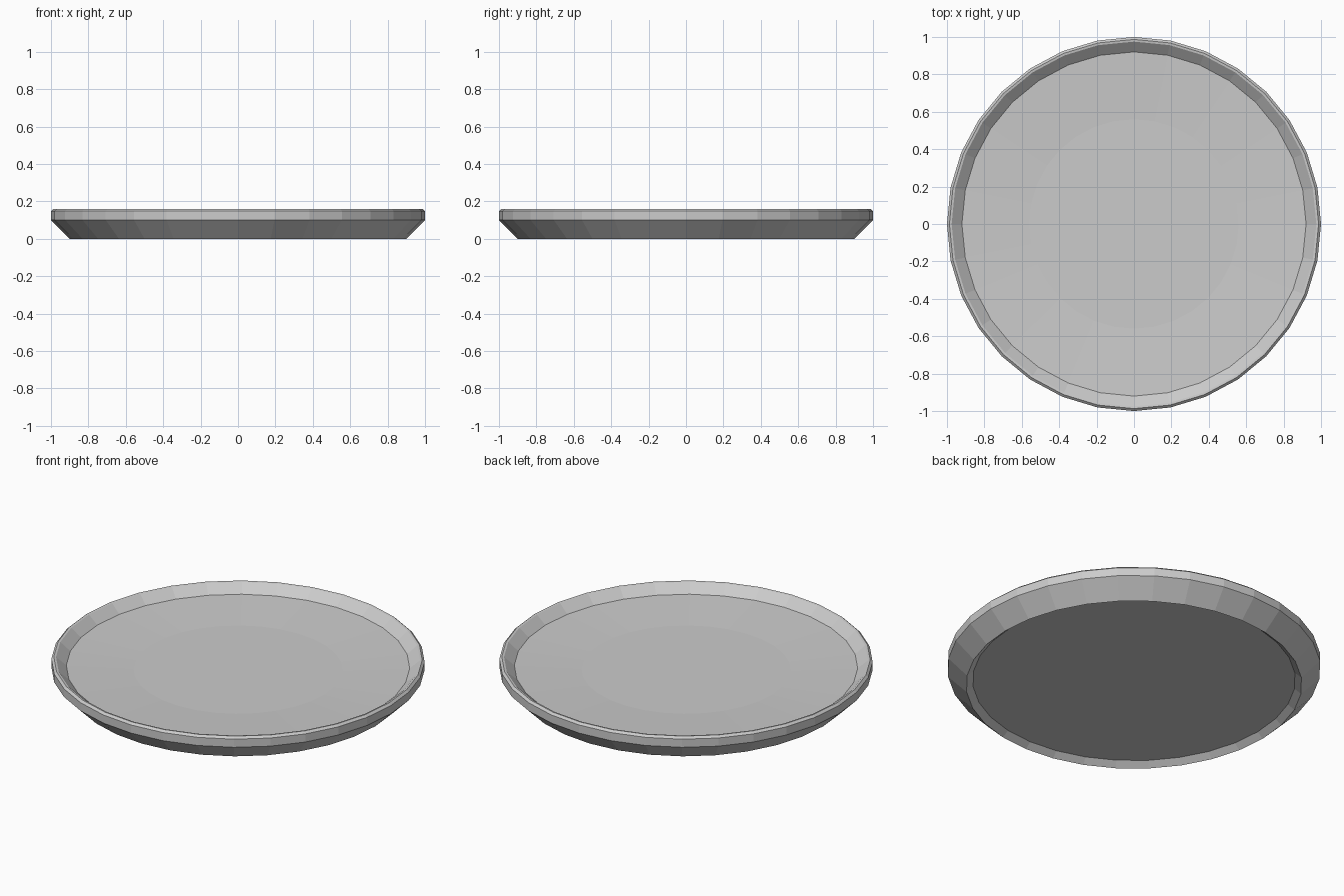
import bpy, bmesh
from math import cos, sin, tau

if "Cube" in bpy.data.objects:
    bpy.data.objects.remove(bpy.data.objects["Cube"])

SIDES = 32


def lathe(name, profile):
    """Spin a radius/height profile round z and cap both open ends."""
    bm = bmesh.new()
    rings = [[bm.verts.new((r * cos(tau * i / SIDES), r * sin(tau * i / SIDES), z))
              for i in range(SIDES)] for r, z in profile]
    for a, b in zip(rings, rings[1:]):
        for i in range(SIDES):
            j = (i + 1) % SIDES
            bm.faces.new((a[i], a[j], b[j], b[i]))
    bm.faces.new(rings[0][::-1])
    bm.faces.new(rings[-1])
    bmesh.ops.recalc_face_normals(bm, faces=bm.faces)
    mesh = bpy.data.meshes.new(name)
    bm.to_mesh(mesh)
    bm.free()
    obj = bpy.data.objects.new(name, mesh)
    bpy.context.collection.objects.link(obj)
    return obj


# plate: recessed underside, flared wall, bevelled rim, shallow dished floor
lathe("plate", [
    (0.865, 0.03), (0.90, 0.0),
    (1.0, 0.10), (1.0, 0.148), (0.987, 0.16), (0.975, 0.158),
    (0.92, 0.11), (0.56, 0.093),
])
